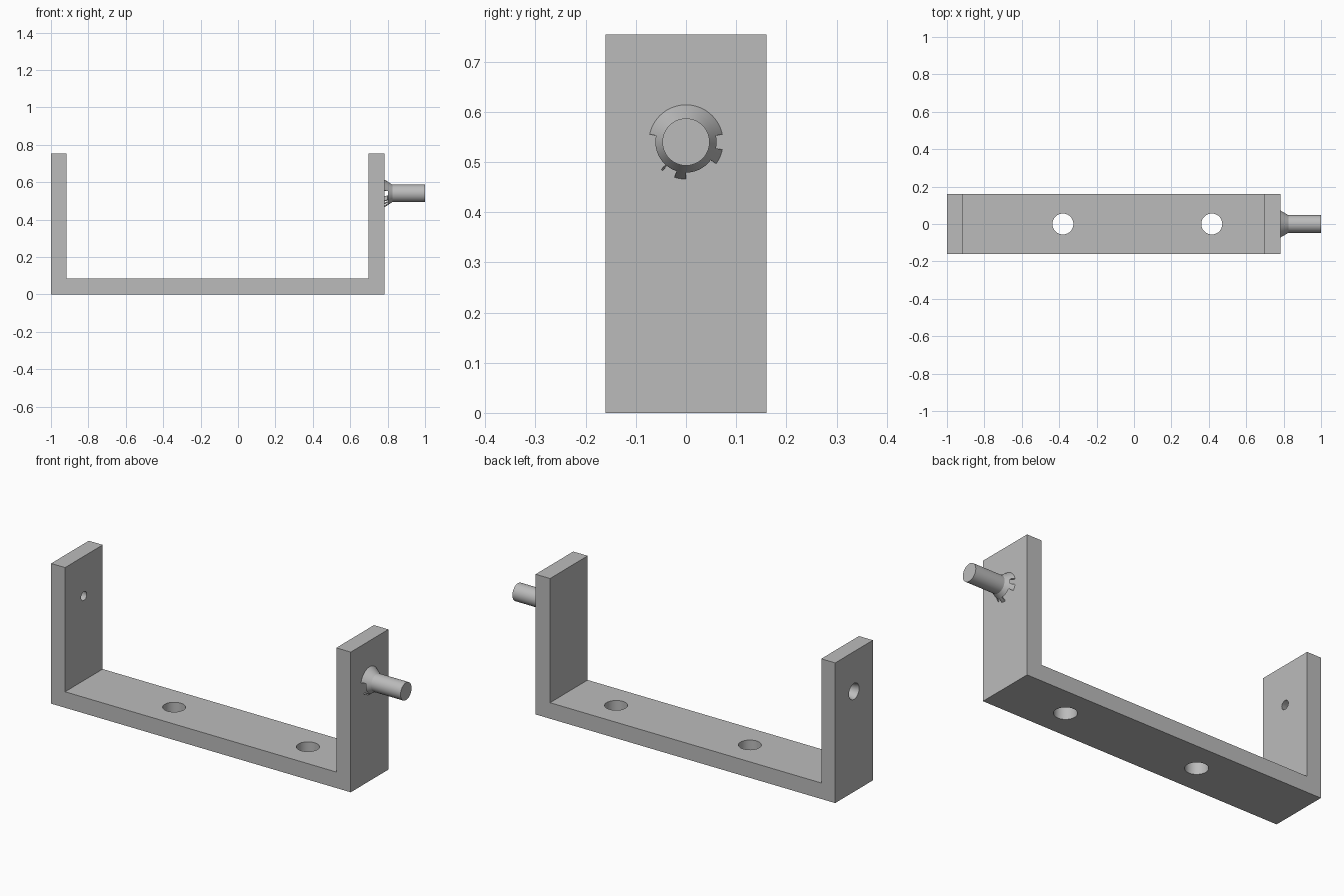
import bpy, bmesh, math

if "Cube" in bpy.data.objects:
    bpy.data.objects.remove(bpy.data.objects["Cube"], do_unlink=True)

grey = bpy.data.materials.new("plain grey")
grey.use_nodes = True
colour = (0.5, 0.5, 0.5, 1)
grey.diffuse_color = colour
grey.node_tree.nodes["Principled BSDF"].inputs["Base Color"].default_value = colour

HALF_DEPTH = 0.16
WALL_X = 0.783
AXIS_Z = 0.54


def add_object(name, bm):
    bmesh.ops.recalc_face_normals(bm, faces=bm.faces)
    mesh = bpy.data.meshes.new(name)
    bm.to_mesh(mesh)
    bm.free()
    mesh.materials.append(grey)
    obj = bpy.data.objects.new(name, mesh)
    bpy.context.collection.objects.link(obj)
    return obj


def make_active(obj):
    bpy.ops.object.select_all(action="DESELECT")
    obj.select_set(True)
    bpy.context.view_layer.objects.active = obj


def smooth(obj):
    make_active(obj)
    bpy.ops.object.shade_smooth_by_angle(angle=math.radians(25))


def cut_hole(target, r1, r2, depth, location, rotation=(0, 0, 0)):
    bpy.ops.mesh.primitive_cone_add(vertices=48, radius1=r1, radius2=r2, depth=depth,
                                    location=location, rotation=rotation)
    cutter = bpy.context.object
    cutter.hide_render = True
    cutter.data.materials.append(grey)
    mod = target.modifiers.new("hole", "BOOLEAN")
    mod.operation = "DIFFERENCE"
    mod.solver = "EXACT"
    mod.object = cutter
    make_active(target)
    bpy.ops.object.modifier_apply(modifier=mod.name)
    bpy.data.objects.remove(cutter, do_unlink=True)


# U-shaped bracket, extruded from its front profile
profile = [(-1, 0), (WALL_X, 0), (WALL_X, 0.754), (0.697, 0.754),
           (0.697, 0.086), (-0.917, 0.086), (-0.917, 0.754), (-1, 0.754)]
bm = bmesh.new()
face = bm.faces.new([bm.verts.new((x, -HALF_DEPTH, z)) for x, z in profile])
extruded = bmesh.ops.extrude_face_region(bm, geom=[face])["geom"]
bmesh.ops.translate(bm, vec=(0, 2 * HALF_DEPTH, 0),
                    verts=[v for v in extruded if isinstance(v, bmesh.types.BMVert)])
bm.faces.ensure_lookup_table()
if not any(f.normal.y < -0.5 for f in bm.faces):
    bm.faces.new([v for v in face.verts])
bracket = add_object("bracket", bm)

# Mounting holes in the base, and a tapered hole in the end wall
for x in (-0.38, 0.416):
    cut_hole(bracket, 0.056, 0.056, 0.4, (x, 0, 0.05))
cut_hole(bracket, 0.045, 0.022, 0.1, (-0.9585, 0, AXIS_Z), (0, math.pi / 2, 0))
smooth(bracket)

# Round peg with a flared root, turned around the x axis
SEGMENTS = 120


def ring(bm, x, r):
    angles = [math.tau * i / SEGMENTS for i in range(SEGMENTS)]
    return [bm.verts.new((x, r * math.cos(a), AXIS_Z + r * math.sin(a))) for a in angles]


bm = bmesh.new()
rings = [ring(bm, x, r) for x, r in ((0.803, 0.061), (0.825, 0.047), (1, 0.047))]
for a, b in zip(rings, rings[1:]):
    for i in range(SEGMENTS):
        j = (i + 1) % SEGMENTS
        bm.faces.new((a[i], a[j], b[j], b[i]))
bm.faces.new(rings[0])
bm.faces.new(rings[-1])
smooth(add_object("peg", bm))

# Broken collar between peg and wall: upper arc, two tabs and a sliver (degrees)
bm = bmesh.new()
near, far = ring(bm, WALL_X, 0.074), ring(bm, 0.803, 0.061)
for start, end in ((12, 168), (-36, -12), (-108, -90), (-132, -129)):
    for i in range(start // 3, end // 3):
        i, j = i % SEGMENTS, (i + 1) % SEGMENTS
        bm.faces.new((near[i], near[j], far[j], far[i]))
bmesh.ops.delete(bm, geom=[v for v in bm.verts if not v.link_faces], context="VERTS")
collar = add_object("collar", bm)
make_active(collar)
shell = collar.modifiers.new("thickness", "SOLIDIFY")
shell.thickness = 0.006
shell.offset = -1
bpy.ops.object.modifier_apply(modifier=shell.name)
smooth(collar)
